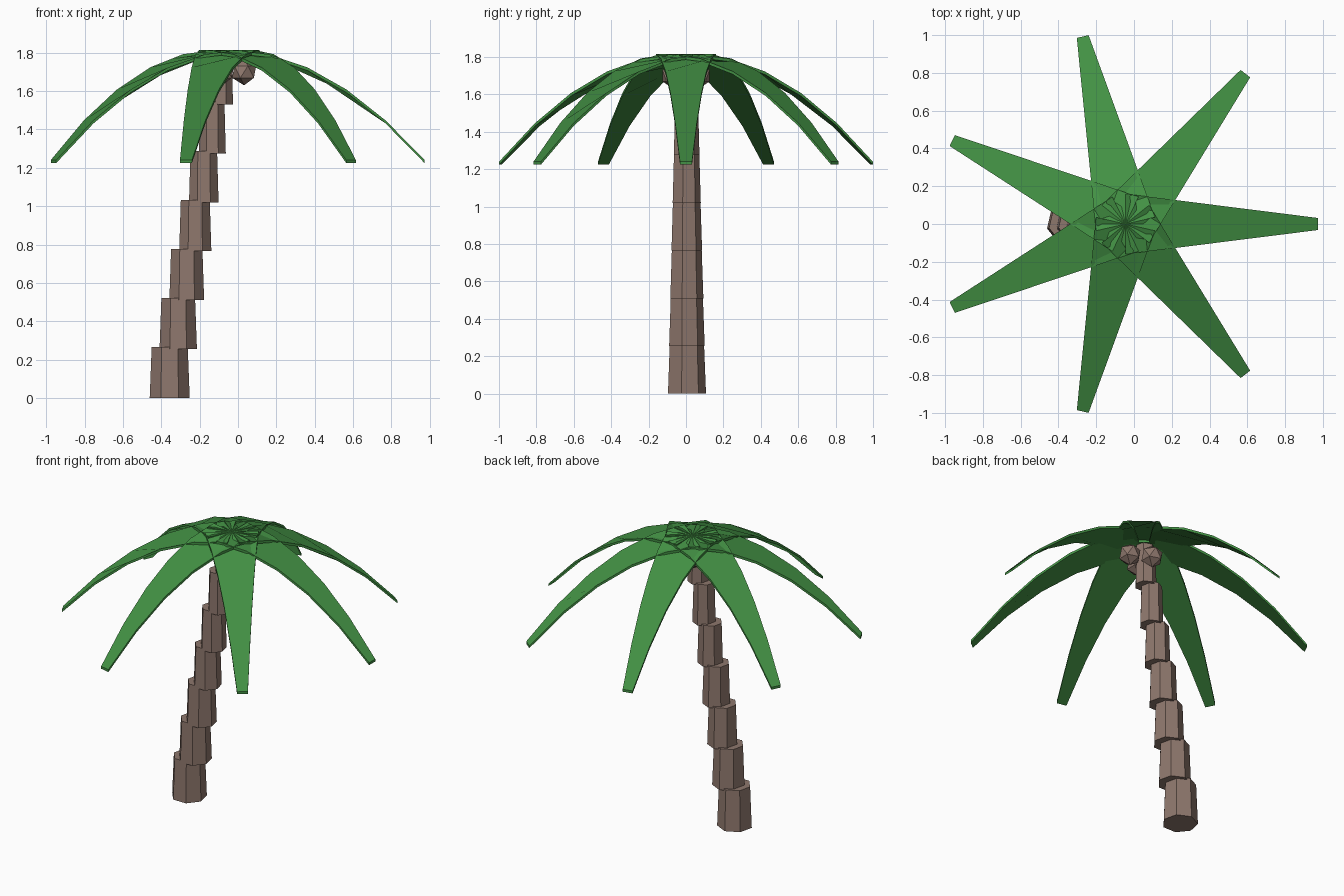
import bpy
import bmesh
from math import pi, sin, cos

cube = bpy.data.objects.get("Cube")
if cube:
    bpy.data.objects.remove(cube)


def make_material(name, rgb):
    mat = bpy.data.materials.new(name)
    mat.use_nodes = True
    mat.diffuse_color = (*rgb, 1)
    mat.node_tree.nodes["Principled BSDF"].inputs["Base Color"].default_value = (*rgb, 1)
    return mat


bark = make_material("bark_brown", (0.27, 0.185, 0.152))
green = make_material("leaf_green", (0.056, 0.285, 0.058))


def finish(bm, name, mat):
    mesh = bpy.data.meshes.new(name)
    bm.to_mesh(mesh)
    bm.free()
    mesh.materials.append(mat)
    obj = bpy.data.objects.new(name, mesh)
    bpy.context.collection.objects.link(obj)


BASE_X, CROWN_X = -0.356, -0.045
SEGMENTS, SIDES, STEP = 7, 7, 0.255

# Trunk: stacked tapering blocks, each stepped sideways towards the crown
for i in range(SEGMENTS):
    radius = 0.107 - 0.007 * i
    height = STEP + 0.012
    bm = bmesh.new()
    bmesh.ops.create_cone(bm, cap_ends=True, segments=SIDES,
                          radius1=radius, radius2=radius * 0.9, depth=height)
    x = BASE_X + i * (CROWN_X - BASE_X) / SEGMENTS
    bmesh.ops.translate(bm, verts=bm.verts, vec=(x, 0, i * STEP + height / 2))
    finish(bm, f"trunk_segment_{i + 1}", bark)

# Coconuts: three low-poly balls evenly spaced around the crown
for i in range(3):
    a = 2 * pi * i / 3
    bm = bmesh.new()
    bmesh.ops.create_icosphere(bm, subdivisions=1, radius=0.07)
    bmesh.ops.translate(bm, verts=bm.verts,
                        vec=(CROWN_X + 0.077 * cos(a), 0.077 * sin(a), 1.7))
    finish(bm, f"coconut_{i + 1}", bark)

# Fronds: tapered drooping blades, each with a single broad top and bottom face
FRONDS, PARTS, REACH, THICK = 7, 5, 1.018, 0.016
for i in range(FRONDS):
    a = 2 * pi * i / FRONDS
    bm = bmesh.new()

    def blade_outline(drop):
        edges = {-1: [], 1: []}
        for side, chain in edges.items():
            for k in range(PARTS + 1):
                t = k / PARTS
                s = side * (0.16 - 0.128 * t)
                r, z = REACH * t, 1.815 - 0.575 * t * t - drop
                chain.append(bm.verts.new((CROWN_X + r * cos(a) - s * sin(a),
                                           r * sin(a) + s * cos(a), z)))
        return edges[-1] + edges[1][::-1]

    top, bottom = blade_outline(0), blade_outline(THICK)
    bm.faces.new(top)
    bm.faces.new(bottom[::-1])
    for k in range(len(top)):
        bm.faces.new((top[k], top[k - 1], bottom[k - 1], bottom[k]))
    finish(bm, f"frond_{i + 1}", green)
